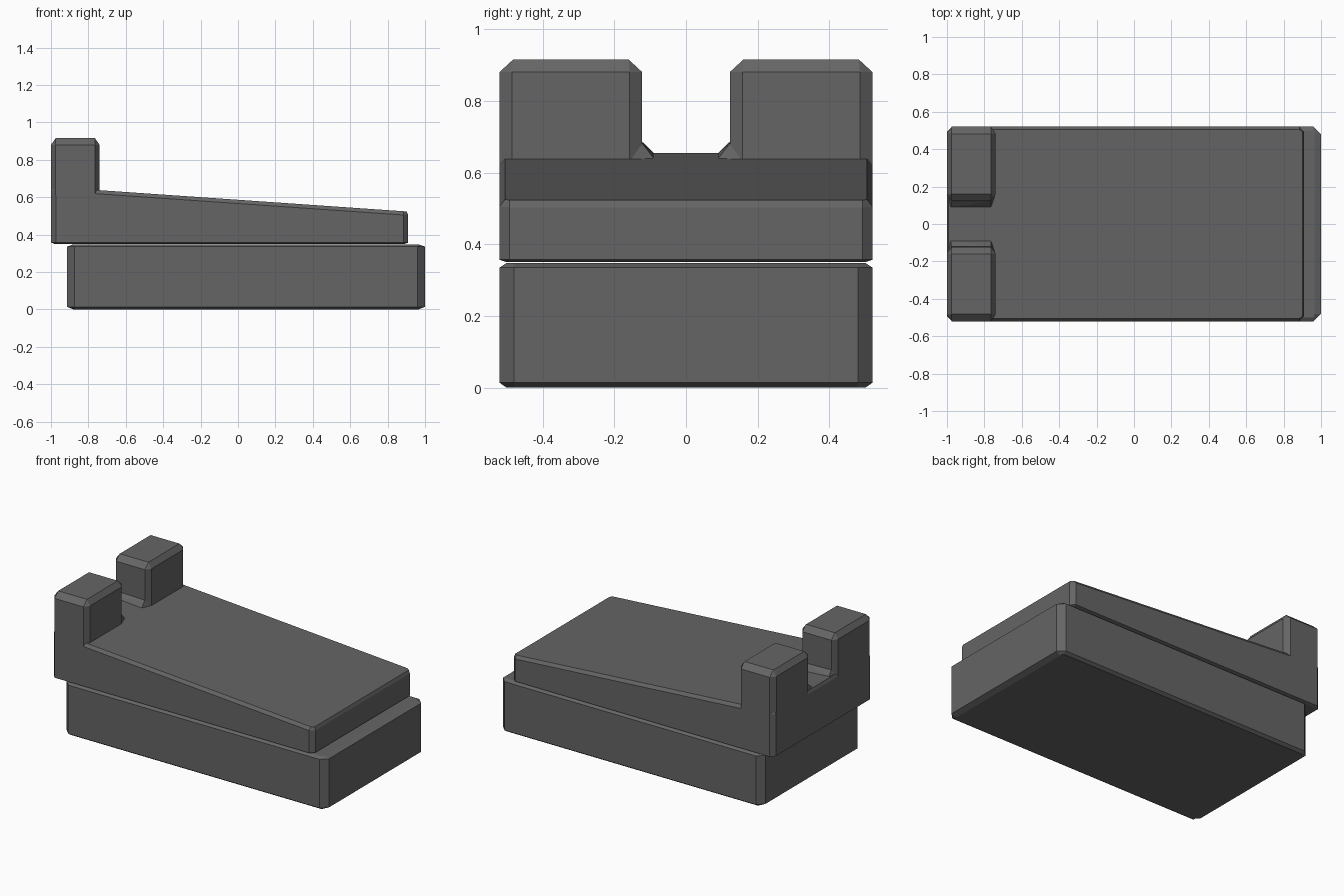
import bpy, bmesh

cube = bpy.data.objects.get("Cube")
if cube:
    bpy.data.objects.remove(cube)

GREY = (0.13, 0.13, 0.132, 1)
grey = bpy.data.materials.new("dark_grey")
grey.use_nodes = True
grey.diffuse_color = GREY
grey.node_tree.nodes["Principled BSDF"].inputs["Base Color"].default_value = GREY


def finish(name, bm):
    bmesh.ops.remove_doubles(bm, verts=bm.verts, dist=0.0005)
    bmesh.ops.recalc_face_normals(bm, faces=bm.faces)
    mesh = bpy.data.meshes.new(name)
    bm.to_mesh(mesh)
    bm.free()
    mesh.materials.append(grey)
    bpy.context.collection.objects.link(bpy.data.objects.new(name, mesh))


def chamfered_block(name, x, y, cut, rings):
    """Stack corner-cut outlines; each ring is (inset x, inset y, height function)."""
    bm = bmesh.new()
    loops = []
    for ix, iy, height in rings:
        x0, x1, y0, y1 = x[0] + ix, x[1] - ix, y[0] + iy, y[1] - iy
        cx, cy = max(cut[0] - ix, 0), max(cut[1] - iy, 0)
        outline = [(x0 + cx, y0), (x1 - cx, y0), (x1, y0 + cy), (x1, y1 - cy),
                   (x1 - cx, y1), (x0 + cx, y1), (x0, y1 - cy), (x0, y0 + cy)]
        loops.append([bm.verts.new((px, py, height(px))) for px, py in outline])
    for low, high in zip(loops, loops[1:]):
        for i in range(8):
            j = (i + 1) % 8
            bm.faces.new((low[i], low[j], high[j], high[i]))
    bm.faces.new(loops[0][::-1])
    bm.faces.new(loops[-1])
    finish(name, bm)


def level(z):
    return lambda x: z


def slope(drop):
    return lambda x: 0.586 - 0.0693 * x - drop


# Lower block
chamfered_block("base_block", (-0.915, 1), (-0.52, 0.52), (0.04, 0.04), [
    (0.035, 0.02, level(0)), (0, 0, level(0.014)),
    (0, 0, level(0.335)), (0.035, 0.02, level(0.348))])

# Upper block with a sloping top
chamfered_block("sloped_block", (-1, 0.91), (-0.52, 0.52), (0.026, 0.028), [
    (0.02, 0.02, level(0.35)), (0, 0, level(0.357)),
    (0, 0, slope(0.02)), (0.008, 0.015, slope(0))])

# Two posts with a flared foot on the inner side
for side, label in ((1, "left"), (-1, "right")):
    span = sorted((side * 0.122, side * 0.52))
    chamfered_block("post_" + label, (-1, -0.74), span, (0.025, 0.035), [
        (0, 0, level(0.61)), (0, 0, level(0.88)), (0.025, 0.038, level(0.915))])
    bm = bmesh.new()
    for px, py, pz in ((-1, 0.16, 0.64), (-0.74, 0.16, 0.635), (-0.98, 0.09, 0.655),
                       (-0.765, 0.09, 0.64), (-0.975, 0.121, 0.685), (-0.765, 0.121, 0.68)):
        bm.verts.new((px, side * py, pz))
    bmesh.ops.convex_hull(bm, input=bm.verts)
    finish("post_foot_" + label, bm)
